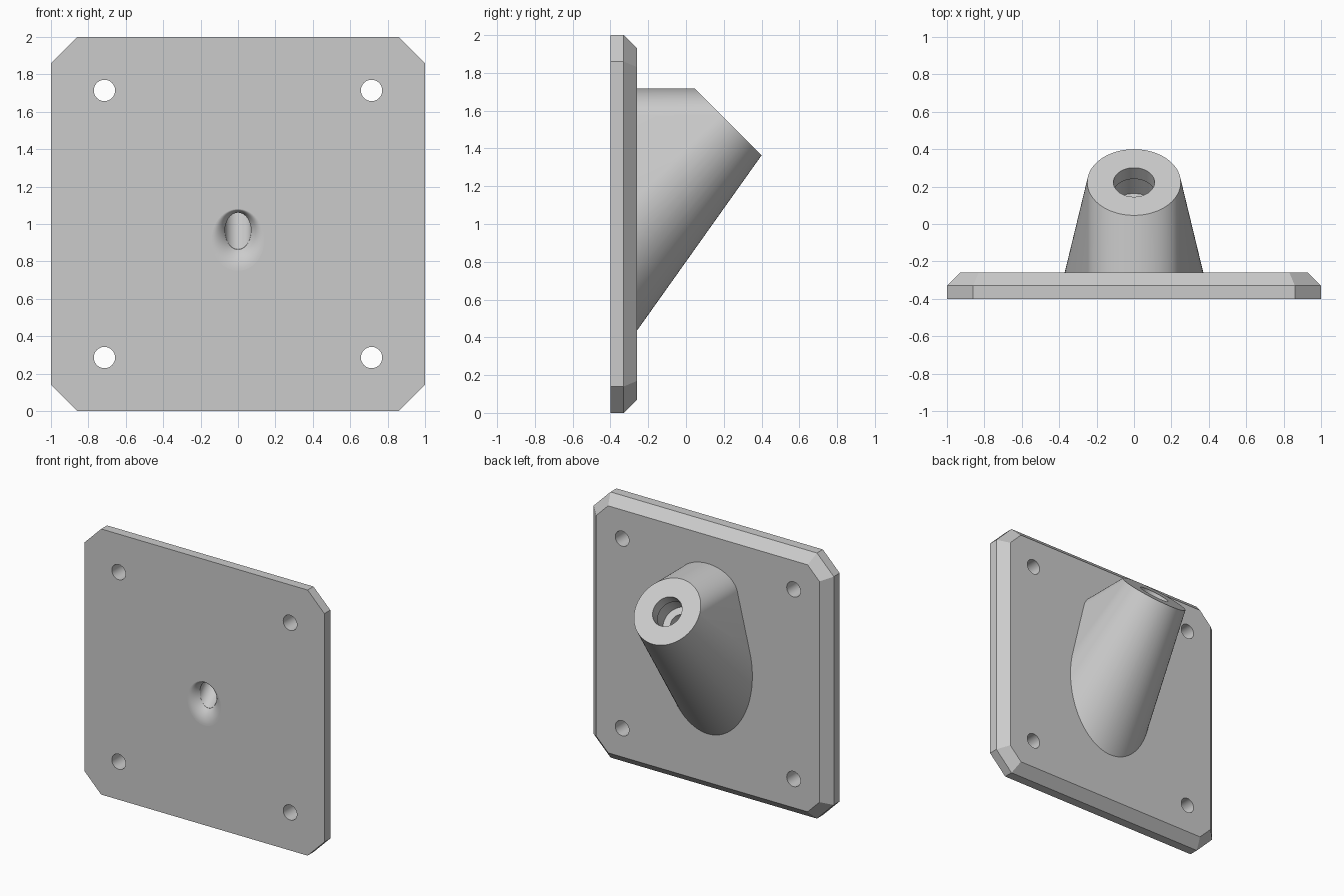
import bpy, bmesh, math
from mathutils import Vector

if "Cube" in bpy.data.objects:
    bpy.data.objects.remove(bpy.data.objects["Cube"])

N = 96
S = math.sqrt(0.5)
FRONT, BACK = -0.40, -0.26
AXIS = Vector((0, S, S))                 # boss axis, tilted 45 degrees
TIP = Vector((0, 0.223, 1.54))           # centre of the boss end face
SIDE = Vector((1, 0, 0))
UP = Vector((0, -S, S))

grey = bpy.data.materials.new("light_grey")
grey.diffuse_color = (0.6, 0.6, 0.6, 1)
grey.use_nodes = True
grey.node_tree.nodes["Principled BSDF"].inputs["Base Color"].default_value = grey.diffuse_color


def finish(name, bm):
    bmesh.ops.recalc_face_normals(bm, faces=bm.faces)
    mesh = bpy.data.meshes.new(name)
    bm.to_mesh(mesh)
    bm.free()
    ob = bpy.data.objects.new(name, mesh)
    bpy.context.collection.objects.link(ob)
    mesh.materials.append(grey)
    return ob


def loft(name, rings):
    """Closed solid through a list of equal-length point rings."""
    bm = bmesh.new()
    vs = [[bm.verts.new(p) for p in r] for r in rings]
    n = len(rings[0])
    for a, b in zip(vs, vs[1:]):
        for i in range(n):
            j = (i + 1) % n
            bm.faces.new((a[i], a[j], b[j], b[i]))
    bm.faces.new(vs[0][::-1])
    bm.faces.new(vs[-1])
    return finish(name, bm)


def ring(c, u, v, ru, rv, n=N):
    return [c + u * (ru * math.cos(2 * math.pi * i / n))
            + v * (rv * math.sin(2 * math.pi * i / n)) for i in range(n)]


def combine(target, tool, operation):
    m = target.modifiers.new(tool.name, "BOOLEAN")
    m.operation, m.object, m.solver = operation, tool, "EXACT"
    bpy.context.view_layer.objects.active = target
    bpy.ops.object.modifier_apply(modifier=m.name)
    bpy.data.objects.remove(tool)


# Plate: square with cut corners and a chamfered back edge
def octagon(y, inset):
    h = 1 - inset
    c = 0.86 - inset * math.tan(math.pi / 8)
    pts = [(h, c), (c, h), (-c, h), (-h, c), (-h, -c), (-c, -h), (c, -h), (h, -c)]
    return [Vector((x, y, z + 1)) for x, z in pts]


plate = loft("mounting_plate", [octagon(FRONT, 0), octagon(-0.33, 0), octagon(BACK, 0.07)])

# Boss: tilted cone hulled with the end face carried straight back to the plate
FOOT = -0.29
TAPER = math.tan(math.radians(9.6))
end = ring(TIP, SIDE, UP, 0.25, 0.25)
points = list(end)
for p in end:
    points.append(Vector((p.x, FOOT, p.z)))
    d = p - TIP
    direction = d / 0.25 * TAPER - AXIS
    points.append(p + direction * ((FOOT - p.y) / direction.y))
bm = bmesh.new()
for p in points:
    bm.verts.new(p)
hull = bmesh.ops.convex_hull(bm, input=bm.verts)
loose = [v for v in bm.verts if not v.link_faces]
bmesh.ops.delete(bm, geom=loose, context="VERTS")
bmesh.ops.dissolve_limit(bm, angle_limit=0.002, verts=bm.verts, edges=bm.edges)
combine(plate, finish("boss", bm), "UNION")

# Stepped bore along the boss axis: (radius, start depth, end depth)
steps = [(0.11, -0.1, 0.09), (0.125, 0.085, 0.21), (0.07, 0.2, 1.0)]
for r, a, b in steps:
    cut = loft("bore", [ring(TIP - AXIS * t, SIDE, UP, r, r, 64) for t in (a, b)])
    combine(plate, cut, "DIFFERENCE")

# Rounded mouth where the bore leaves the front face
R = 0.16
rings = []
for k in range(-1, 11):
    a = math.radians(45) * max(k, 0) / 10
    s = math.sin(a) / S
    y = FRONT - 0.05 if k < 0 else FRONT + R * (1 - math.cos(a))
    bottom, top = 0.75 + R * math.sin(a), 1.08 - 0.02 * s
    rings.append(ring(Vector((0, y, (bottom + top) / 2)), SIDE, Vector((0, 0, 1)),
                      0.14 - 0.07 * s, (top - bottom) / 2, 64))
combine(plate, loft("mouth", rings), "DIFFERENCE")

# Screw holes
for x in (-0.714, 0.714):
    for z in (0.286, 1.714):
        cut = loft("screw_hole", [ring(Vector((x, y, z)), SIDE, Vector((0, 0, 1)), 0.057, 0.057, 48)
                                  for y in (-0.5, -0.1)])
        combine(plate, cut, "DIFFERENCE")

# Smooth the round surfaces, keep the flat plate faces crisp
bpy.ops.object.select_all(action="DESELECT")
plate.select_set(True)
bpy.context.view_layer.objects.active = plate
bpy.ops.object.shade_smooth_by_angle(angle=math.radians(30))
for f in plate.data.polygons:
    if abs(f.normal.y) > 0.9999 or f.normal.dot(AXIS) > 0.9999:
        f.use_smooth = False
    f.material_index = 0
